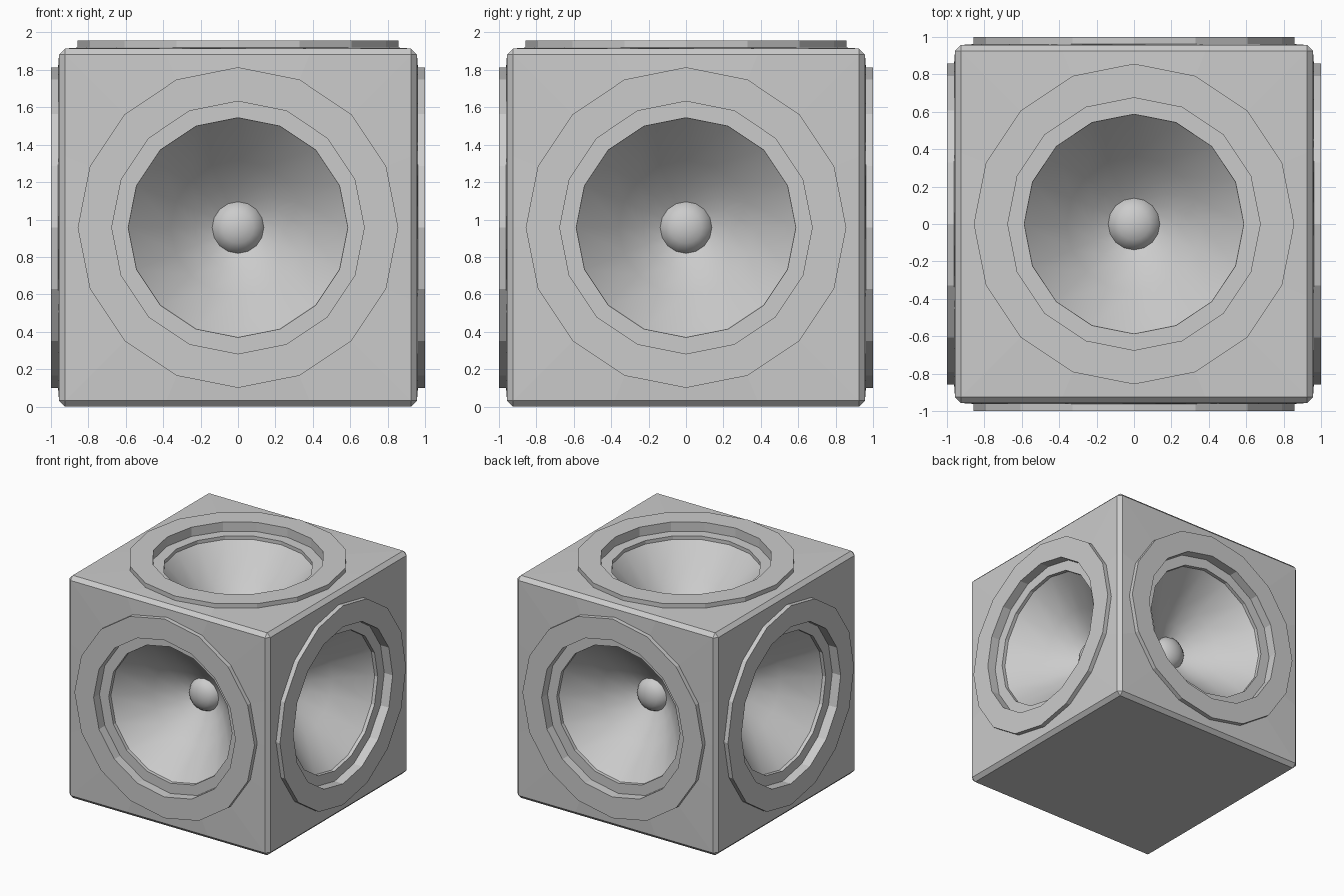
import bpy, bmesh
from math import cos, sin, pi
from mathutils import Matrix, Vector

if "Cube" in bpy.data.objects:
    bpy.data.objects.remove(bpy.data.objects["Cube"])

SIDES = 16
H = 0.957           # half size of the box
CENTRE = Vector((0, 0, H))


def finish(bm, name, matrix=None, smooth=False):
    for f in bm.faces:
        f.smooth = smooth
    me = bpy.data.meshes.new(name)
    bm.to_mesh(me)
    bm.free()
    if matrix:
        me.transform(matrix)
    ob = bpy.data.objects.new(name, me)
    bpy.context.collection.objects.link(ob)
    return ob


def lathe(name, profile, matrix, smooth=False, square=None):
    """Turn (radius, height) points about local z; optional square outer border."""
    bm = bmesh.new()
    angles = [2 * pi * k / SIDES for k in range(SIDES)]
    loops = []
    if square:
        half, z = square
        loops.append([bm.verts.new((half * cos(a) / max(abs(cos(a)), abs(sin(a))),
                                    half * sin(a) / max(abs(cos(a)), abs(sin(a))), z))
                      for a in angles])
    for r, z in profile:
        if r == 0:
            loops.append([bm.verts.new((0, 0, z))] * SIDES)
        else:
            loops.append([bm.verts.new((r * cos(a), r * sin(a), z)) for a in angles])
    for a, b in zip(loops, loops[1:]):
        for k in range(SIDES):
            n = (k + 1) % SIDES
            quad = [a[k], a[n], b[n], b[k]]
            bm.faces.new(list(dict.fromkeys(quad)))
    return finish(bm, name, matrix, smooth)


# Box frame: chamfered cube, open on every side but the bottom
bm = bmesh.new()
bmesh.ops.create_cube(bm, size=2 * H)
bmesh.ops.bevel(bm, geom=bm.edges[:], offset=0.032, segments=1, affect='EDGES')
big = [f for f in bm.faces if f.calc_area() > 1 and f.normal.z > -0.5]
bmesh.ops.delete(bm, geom=big, context='FACES')
finish(bm, "box_frame", Matrix.Translation(CENTRE))

# Speaker on the top and the four sides
directions = {"top": (0, 0, 1), "front": (0, -1, 0), "back": (0, 1, 0),
              "left": (-1, 0, 0), "right": (1, 0, 0)}
for side, d in directions.items():
    rot = Vector(d).to_track_quat('Z', 'Y').to_matrix().to_4x4()
    m = Matrix.Translation(CENTRE) @ rot
    # Panel with raised ring and recessed ledge
    lathe(side + "_panel",
          [(0.857, 0.962), (0.857, 1.0), (0.675, 1.0), (0.675, 0.92),
           (0.587, 0.92), (0.587, 0.89)], m, square=(H - 0.032, H))
    # Speaker cone
    lathe(side + "_cone",
          [(0.587, 0.89), (0.36, 0.645), (0.23, 0.52), (0.138, 0.46)], m, smooth=True)
    # Dust cap dome
    lathe(side + "_dome",
          [(0.138, 0.46), (0.12, 0.493), (0.085, 0.518), (0.045, 0.532), (0, 0.537)],
          m, smooth=True)
